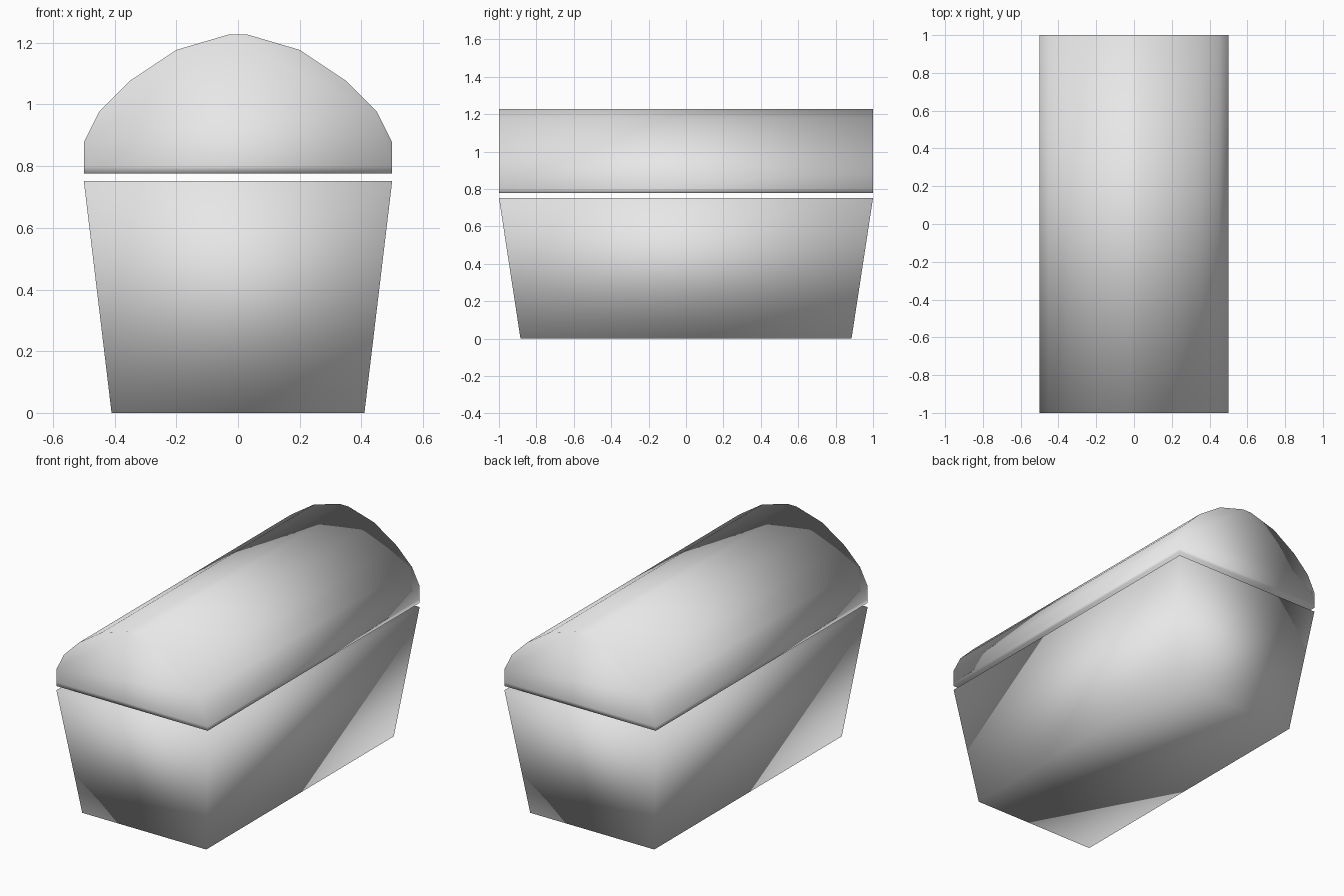
import bpy
import bmesh

if "Cube" in bpy.data.objects:
    bpy.data.objects.remove(bpy.data.objects["Cube"])

grey = bpy.data.materials.new("light_grey")
grey.diffuse_color = (0.8, 0.8, 0.8, 1)
grey.use_nodes = True
grey.node_tree.nodes["Principled BSDF"].inputs["Base Color"].default_value = grey.diffuse_color


def loft(name, rings, extra_cuts=()):
    """Solid skinned between matching rings of points, capped at both ends."""
    bm = bmesh.new()
    loops = [[bm.verts.new(p) for p in ring] for ring in rings]
    for a, b in zip(loops, loops[1:]):
        n = len(a)
        for i in range(n):
            j = (i + 1) % n
            bm.faces.new((a[i], a[j], b[j], b[i]))
    bm.faces.new(loops[0][::-1])
    bm.faces.new(loops[-1])
    # Horizontal edge loops at the given heights
    for z in extra_cuts:
        geom = bm.verts[:] + bm.edges[:] + bm.faces[:]
        bmesh.ops.bisect_plane(bm, geom=geom, plane_co=(0, 0, z), plane_no=(0, 0, 1))
    bmesh.ops.recalc_face_normals(bm, faces=bm.faces)
    mesh = bpy.data.meshes.new(name)
    bm.to_mesh(mesh)
    bm.free()
    mesh.materials.append(grey)
    mesh.shade_smooth()
    obj = bpy.data.objects.new(name, mesh)
    bpy.context.collection.objects.link(obj)
    return obj


def rectangle(hx, hy, z):
    return [(-hx, -hy, z), (hx, -hy, z), (hx, hy, z), (-hx, hy, z)]


# Tapered chest body
loft("chest_body", [rectangle(0.41, 0.885, 0), rectangle(0.5, 1, 0.752)])

# Arched lid, floating just above the body
half = [(0.5, 0.777), (0.5, 0.877), (0.45, 0.977), (0.35, 1.077), (0.2, 1.177), (0.03, 1.227)]
profile = half + [(-x, z) for x, z in reversed(half)]
loft("chest_lid", [[(x, y, z) for x, z in profile] for y in (-1, 1)], extra_cuts=(0.8,))
